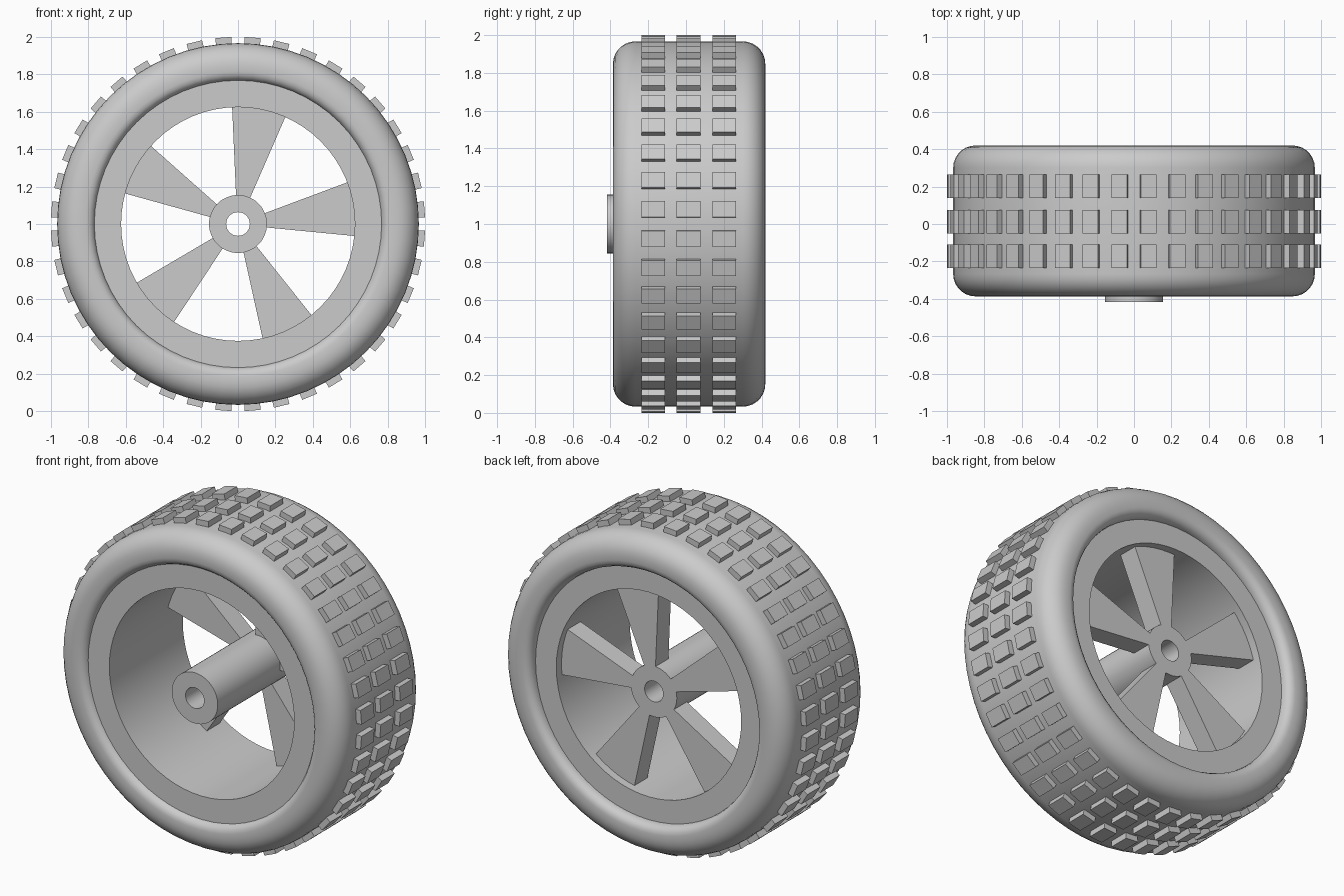
import bpy, bmesh
from math import sin, cos, pi, radians
from mathutils import Matrix

if "Cube" in bpy.data.objects:
    bpy.data.objects.remove(bpy.data.objects["Cube"])

CENTRE = Matrix.Translation((0, 0, 1))


def finish(name, bm, smooth=True):
    bmesh.ops.recalc_face_normals(bm, faces=bm.faces[:])
    me = bpy.data.meshes.new(name)
    bm.to_mesh(me)
    bm.free()
    ob = bpy.data.objects.new(name, me)
    bpy.context.collection.objects.link(ob)
    ob.matrix_world = CENTRE
    if smooth:
        bpy.ops.object.select_all(action='DESELECT')
        ob.select_set(True)
        bpy.context.view_layer.objects.active = ob
        bpy.ops.object.shade_smooth_by_angle(angle=radians(35))
    return ob


def revolve(name, profile, n):
    """Spin a closed (radius, y) profile around the wheel axis."""
    bm = bmesh.new()
    rings = [[bm.verts.new((r * cos(2 * pi * i / n), y, r * sin(2 * pi * i / n)))
              for r, y in profile] for i in range(n)]
    m = len(profile)
    for i in range(n):
        a, b = rings[i], rings[(i + 1) % n]
        for j in range(m):
            k = (j + 1) % m
            bm.faces.new((a[j], a[k], b[k], b[j]))
    return finish(name, bm)


def arc(r, y, rad_r, rad_y, a0, a1, steps):
    return [(r + rad_r * cos(radians(a0 + (a1 - a0) * i / steps)),
             y + rad_y * sin(radians(a0 + (a1 - a0) * i / steps))) for i in range(steps + 1)]


# Tyre: rounded shoulders and rolled inner lips
tyre = (arc(0.815, -0.335, 0.05, 0.052, 180, 270, 4)
        + arc(0.847, -0.267, 0.12, 0.12, 270, 360, 7)
        + arc(0.847, 0.30, 0.12, 0.12, 0, 90, 7)
        + arc(0.815, 0.368, 0.05, 0.052, 90, 180, 4))
revolve("tyre", tyre, 64)

# Rim barrel
revolve("rim", [(0.625, -0.35), (0.77, -0.35), (0.77, 0.36), (0.625, 0.36)], 64)

# Hub tube with axle hole
revolve("hub", [(0.063, -0.417), (0.155, -0.417), (0.155, 0.31), (0.063, 0.31)], 48)

# Five wedge spokes near the back
bm = bmesh.new()
for k in range(5):
    rot = Matrix.Rotation(-radians(7.5 + 72 * k), 4, 'Y')
    outline = [(0.10, -0.027), (0.64, -0.152), (0.64, 0.152), (0.10, 0.027)]
    front = [bm.verts.new(rot @ Matrix.Translation((r, 0.185, t)).translation) for r, t in outline]
    back = [bm.verts.new(rot @ Matrix.Translation((r, 0.31, t)).translation) for r, t in outline]
    bm.faces.new(front)
    bm.faces.new(back[::-1])
    for i in range(4):
        j = (i + 1) % 4
        bm.faces.new((front[i], back[i], back[j], front[j]))
finish("spokes", bm, smooth=False)

# Tread: three rows of forty blocks
bm = bmesh.new()
for y in (-0.173, 0.013, 0.202):
    for k in range(40):
        mat = (Matrix.Rotation(radians(4.5 + 9 * k), 4, 'Y')
               @ Matrix.Translation((0.97, y, 0))
               @ Matrix.Diagonal((0.06, 0.125, 0.085, 1)))
        bmesh.ops.create_cube(bm, size=1, matrix=mat)
finish("tread_blocks", bm, smooth=False)
